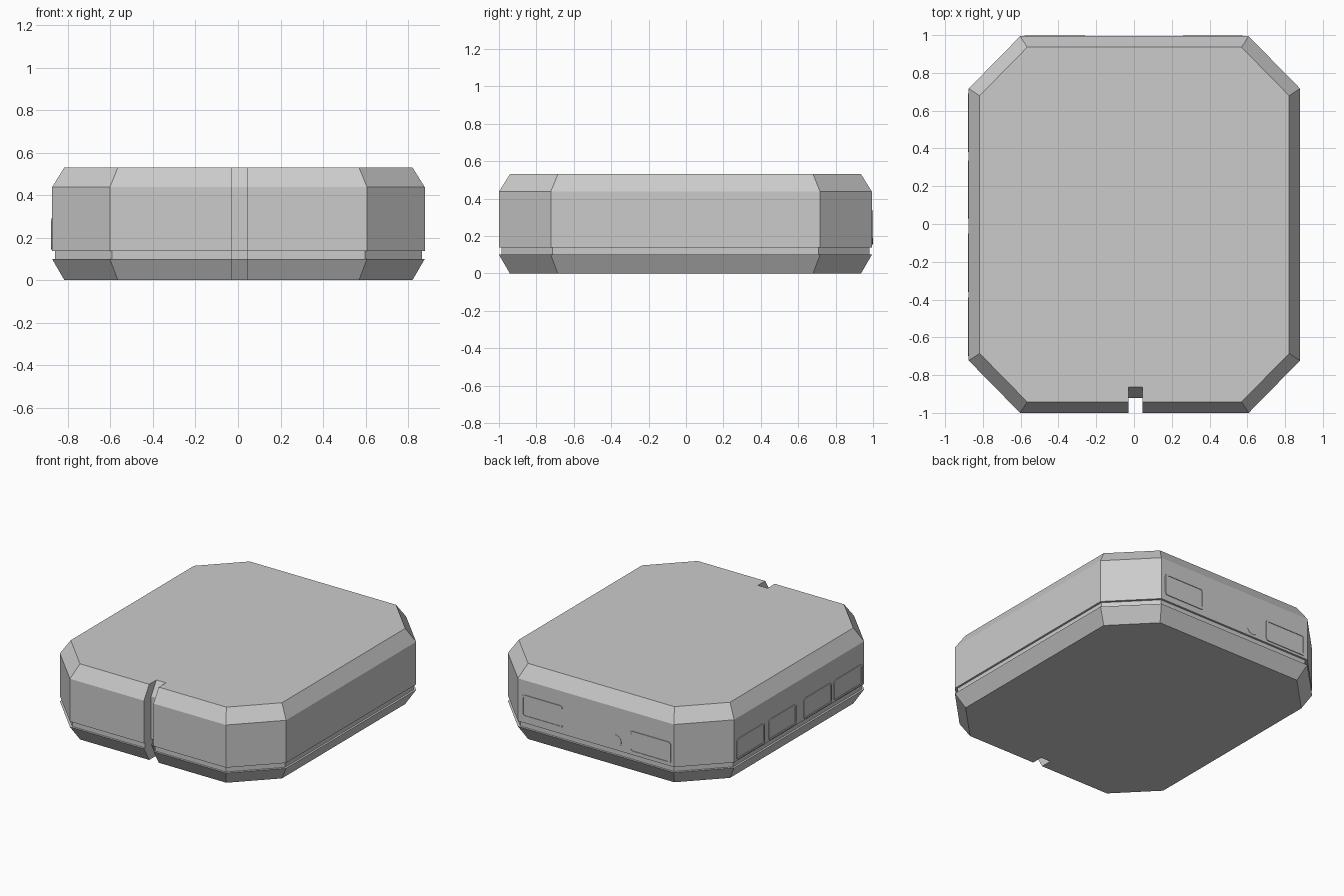
import bpy, bmesh, math
from mathutils import Vector

if "Cube" in bpy.data.objects:
    bpy.data.objects.remove(bpy.data.objects["Cube"])

CX, CY = 0.002, -0.003      # small offset balances the raised frames
HX, HY = 0.877, 0.997


def new_object(name, bm):
    bmesh.ops.recalc_face_normals(bm, faces=bm.faces[:])
    mesh = bpy.data.meshes.new(name)
    bm.to_mesh(mesh)
    bm.free()
    obj = bpy.data.objects.new(name, mesh)
    bpy.context.collection.objects.link(obj)
    return obj


def outline(d):
    """Chamfered rectangle inset by d, with a slot in the front edge."""
    x, y = HX - d, HY - d
    a, b = 0.605 - 0.65 * d, 0.72 - 0.65 * d
    slot = -0.917 + d
    return [(-a, -y), (-0.031, -y), (-0.031, slot), (0.043, slot), (0.043, -y),
            (a, -y), (x, -b), (x, b), (a, y), (-a, y), (-x, b), (-x, -b)]


# Case: bevelled base, recessed seam and bevelled cover in one loft
bm = bmesh.new()
rings = []
for z, d in [(0, 0.058), (0.1, 0), (0.1, 0.014), (0.138, 0.014),
             (0.138, 0), (0.437, 0), (0.53, 0.058)]:
    rings.append([bm.verts.new((x + CX, y + CY, z)) for x, y in outline(d)])
for lo, hi in zip(rings, rings[1:]):
    n = len(lo)
    for i in range(n):
        j = (i + 1) % n
        bm.faces.new((lo[i], lo[j], hi[j], hi[i]))
bm.faces.new(rings[0][::-1])
bm.faces.new(rings[-1])
new_object("case", bm)


def rounded_rect(u0, u1, z0, z1, r, steps=4):
    pts = []
    for k, (cu, cz) in enumerate([(u1 - r, z1 - r), (u0 + r, z1 - r),
                                  (u0 + r, z0 + r), (u1 - r, z0 + r)]):
        for s in range(steps + 1):
            t = math.pi / 2 * (k + s / steps)
            pts.append((cu + r * math.cos(t), cz + r * math.sin(t)))
    return pts


def port(name, side, u0, u1, z0, z1):
    """Port opening: thin raised rim around a slightly sunken panel."""
    def place(u, z, out):
        if side == "back":
            return Vector((u, HY + CY + out, z))
        return Vector((CX - HX - out, u, z))
    t = 0.012
    bm = bmesh.new()
    loops = []
    for inset, out, r in [(0, -0.004, 0.02), (0, 0.005, 0.02),
                          (t, 0.005, 0.012), (t, 0.001, 0.012)]:
        pts = rounded_rect(u0 + inset, u1 - inset, z0 + inset, z1 - inset, r)
        loops.append([bm.verts.new(place(u, z, out)) for u, z in pts])
    for a, b in zip(loops, loops[1:]):
        n = len(a)
        for i in range(n):
            j = (i + 1) % n
            bm.faces.new((a[i], a[j], b[j], b[i]))
    bm.faces.new(loops[0])
    bm.faces.new(loops[-1])
    new_object(name, bm)


# Two ports on the back
port("back_port_right", "back", 0.26, 0.575, 0.18, 0.335)
port("back_port_left", "back", -0.58, -0.26, 0.155, 0.305)

# Four ports on the left side
for i, (y0, y1) in enumerate([(0.38, 0.69), (0.03, 0.335),
                              (-0.36, -0.05), (-0.7, -0.39)]):
    port(f"side_port_{i + 1}", "left", y0, y1, 0.145, 0.29)

# Small round socket, almost flush with the back
bpy.ops.mesh.primitive_cylinder_add(vertices=24, radius=0.045, depth=0.02,
                                    location=(-0.15, HY + CY - 0.008, 0.2),
                                    rotation=(math.pi / 2, 0, 0))
bpy.context.object.name = "round_socket"
